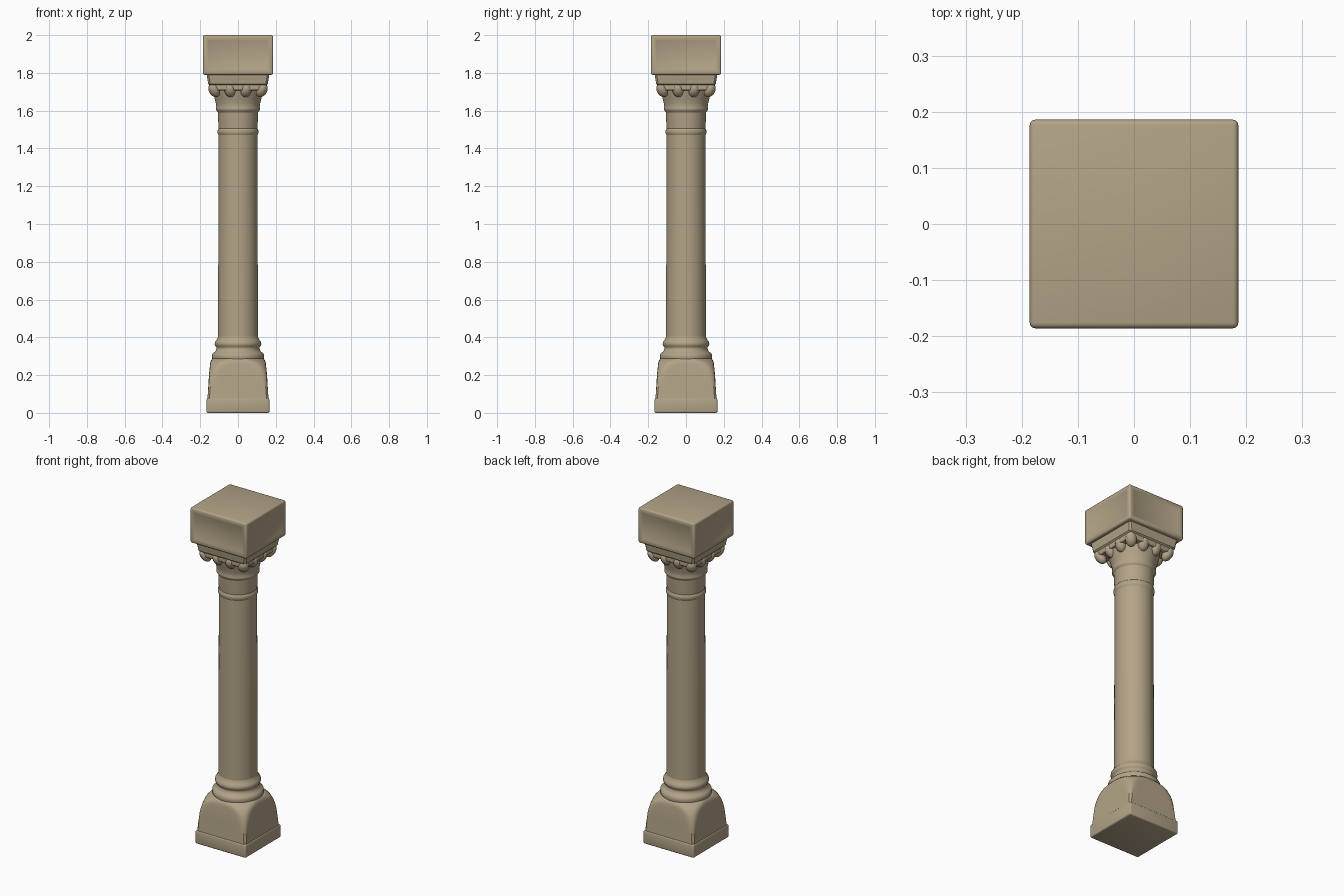
import bpy, bmesh, math

if "Cube" in bpy.data.objects:
    bpy.data.objects.remove(bpy.data.objects["Cube"])

stone = bpy.data.materials.new("sandstone")
stone.diffuse_color = (0.45, 0.37, 0.245, 1)
stone.use_nodes = True
stone.node_tree.nodes["Principled BSDF"].inputs["Base Color"].default_value = stone.diffuse_color


def finish(obj, angle=40):
    obj.data.materials.append(stone)
    bpy.ops.object.select_all(action='DESELECT')
    obj.select_set(True)
    bpy.context.view_layer.objects.active = obj
    bpy.ops.object.shade_smooth_by_angle(angle=math.radians(angle))


def from_bmesh(name, bm, angle=40):
    bmesh.ops.recalc_face_normals(bm, faces=bm.faces)
    mesh = bpy.data.meshes.new(name)
    bm.to_mesh(mesh)
    bm.free()
    obj = bpy.data.objects.new(name, mesh)
    bpy.context.collection.objects.link(obj)
    finish(obj, angle)
    return obj


def loft(name, profile, sides=64, angle=40):
    """Stack rings of (z, square half width, circle radius); each ring is a square trimmed by a circle."""
    bm = bmesh.new()
    rings = []
    for z, half, radius in profile:
        ring = []
        for i in range(sides):
            a = 2 * math.pi * (i + 0.5) / sides
            c, s = math.cos(a), math.sin(a)
            square = half / (abs(c) ** 40 + abs(s) ** 40) ** (1 / 40)
            r = (square ** -40 + radius ** -40) ** (-1 / 40)
            ring.append(bm.verts.new((r * c, r * s, z)))
        rings.append(ring)
    for low, high in zip(rings, rings[1:]):
        for i in range(sides):
            j = (i + 1) % sides
            bm.faces.new((low[i], low[j], high[j], high[i]))
    bm.faces.new(rings[0])
    bm.faces.new(rings[-1])
    return from_bmesh(name, bm, angle)


def turned(name, profile):
    return loft(name, [(z, 1.0, r) for z, r in profile], 48, 50)


def block(name, half, z0, z1, bevel, panel=0):
    """Bevelled square slab, optionally with shallow panels on the four sides."""
    bm = bmesh.new()
    bmesh.ops.create_cube(bm, size=1)
    for v in bm.verts:
        v.co = (v.co.x * 2 * half, v.co.y * 2 * half, z0 + (v.co.z + 0.5) * (z1 - z0))
    if panel:
        sides = [f for f in bm.faces if abs(f.normal.z) < 0.5]
        edges = bm.edges[:]
        bmesh.ops.bevel(bm, geom=edges, offset=bevel, segments=3, profile=0.5, affect='EDGES')
        sides = [f for f in bm.faces if abs(f.normal.z) < 0.01 and f.calc_area() > 0.02]
        bmesh.ops.inset_individual(bm, faces=sides, thickness=0.018, depth=0)
        bmesh.ops.inset_individual(bm, faces=sides, thickness=0.008, depth=-0.003)
    else:
        bmesh.ops.bevel(bm, geom=bm.edges[:], offset=bevel, segments=3, profile=0.5, affect='EDGES')
    return from_bmesh(name, bm, 35)


# Square foot and the pedestal that rounds off towards the shaft
block("foot", 0.166, 0.0, 0.078, 0.008)
loft("pedestal", [(0.06, 0.163, 0.3), (0.085, 0.161, 0.3), (0.13, 0.158, 0.225),
                  (0.18, 0.155, 0.212), (0.21, 0.153, 0.203), (0.235, 0.150, 0.192),
                  (0.255, 0.148, 0.180), (0.27, 0.146, 0.166), (0.28, 0.142, 0.150),
                  (0.288, 0.137, 0.137)], 96, 35)

# Base mouldings
turned("base_mouldings", [(0.27, 0.135), (0.285, 0.137), (0.295, 0.139), (0.31, 0.138), (0.318, 0.131),
                          (0.325, 0.121), (0.34, 0.114), (0.348, 0.115), (0.354, 0.121),
                          (0.364, 0.124), (0.376, 0.122), (0.384, 0.115), (0.395, 0.109), (0.41, 0.104)])

# Shaft, collar ring and neck
turned("shaft", [(0.39, 0.106), (0.7, 0.105), (1.1, 0.104), (1.48, 0.103)])
turned("collar", [(1.465, 0.100), (1.472, 0.104), (1.48, 0.108), (1.492, 0.109),
                  (1.502, 0.106), (1.508, 0.100)])
turned("neck", [(1.49, 0.101), (1.515, 0.104), (1.58, 0.106), (1.60, 0.108)])

# Flared bell of the capital
turned("bell", [(1.59, 0.106), (1.598, 0.112), (1.605, 0.117), (1.613, 0.117), (1.62, 0.115),
                (1.64, 0.118), (1.665, 0.124), (1.69, 0.132), (1.735, 0.14)])

# Rounded leaf lobes, four along each side with shared corners
steps = (-0.126, -0.042, 0.042, 0.126)
bm = bmesh.new()
for x in steps:
    for y in steps:
        if max(abs(x), abs(y)) < 0.1:
            continue
        ret = bmesh.ops.create_uvsphere(bm, u_segments=16, v_segments=10, radius=1)
        for v in ret["verts"]:
            lean = 0.012 * v.co.z
            v.co = (x * (1 + lean * 6) + v.co.x * 0.030,
                    y * (1 + lean * 6) + v.co.y * 0.030,
                    1.708 + v.co.z * 0.037)
from_bmesh("leaf_lobes", bm, 60)

# Stepped square slabs under the top block
block("lower_slab", 0.150, 1.708, 1.742, 0.006)
loft("upper_slab", [(1.735, 0.150, 0.3), (1.742, 0.158, 0.3), (1.77, 0.162, 0.3),
                    (1.785, 0.165, 0.3), (1.80, 0.165, 0.3)], 96, 35)

# Top block with shallow side panels
block("top_block", 0.186, 1.79, 2.0, 0.01, panel=1)
